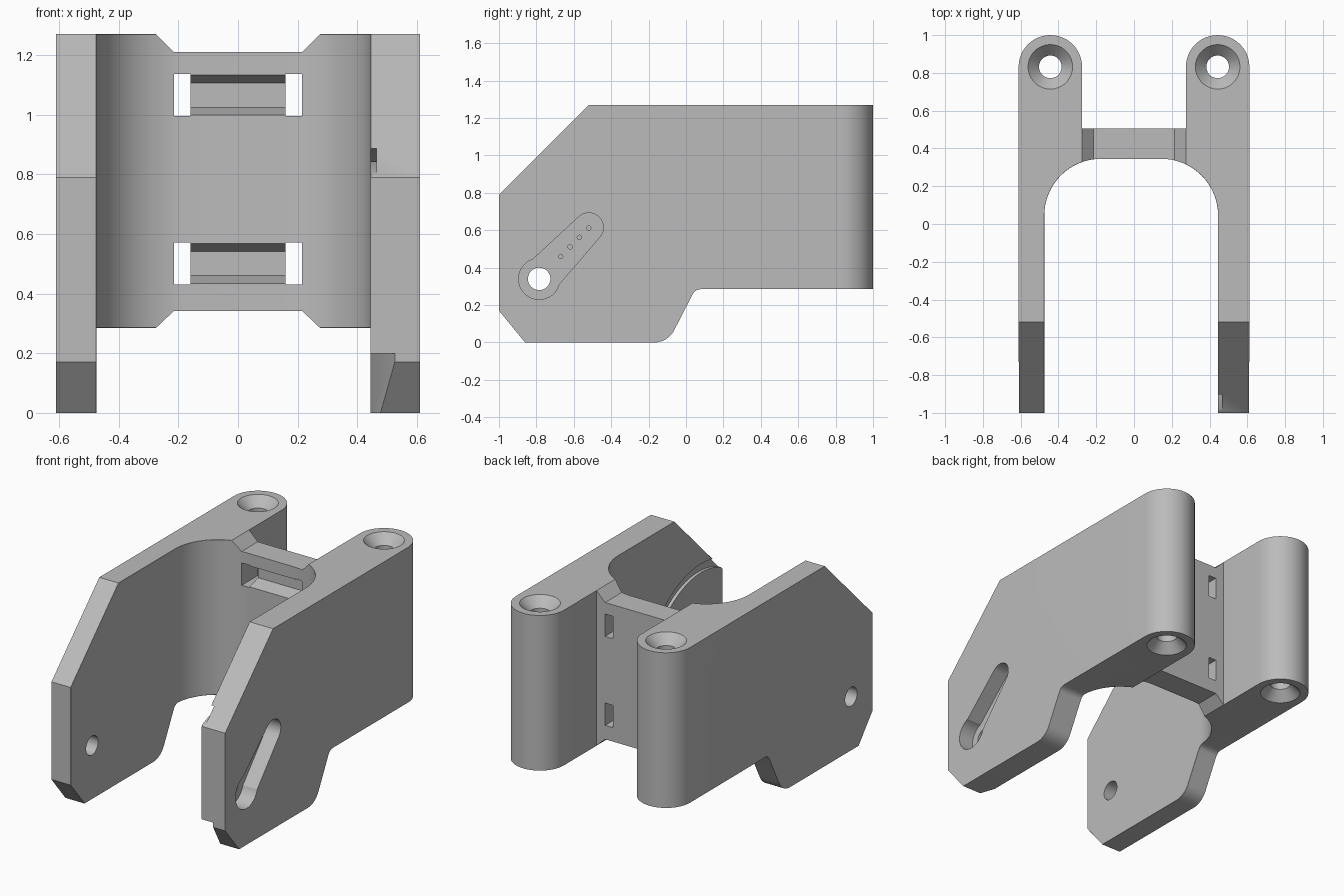
import bpy, bmesh, math
from mathutils import Vector

cube = bpy.data.objects.get("Cube")
if cube:
    bpy.data.objects.remove(cube)

grey = bpy.data.materials.new("plain grey")
grey.use_nodes = True
grey.diffuse_color = (0.5, 0.5, 0.5, 1)
grey.node_tree.nodes["Principled BSDF"].inputs["Base Color"].default_value = grey.diffuse_color


def arc(cx, cy, r, a0, a1, n):
    """Points on an arc, angles in degrees."""
    steps = [math.radians(a0 + (a1 - a0) * i / n) for i in range(n + 1)]
    return [(cx + r * math.cos(a), cy + r * math.sin(a)) for a in steps]


def prism(name, pts, axis, lo, hi):
    """Extrude a flat outline along an axis: x uses (y, z), y uses (x, z), z uses (x, y)."""
    place = {"x": lambda p, d: (d, p[0], p[1]),
             "y": lambda p, d: (p[0], d, p[1]),
             "z": lambda p, d: (p[0], p[1], d)}[axis]
    bm = bmesh.new()
    face = bm.faces.new([bm.verts.new(place(p, lo)) for p in pts])
    out = bmesh.ops.extrude_face_region(bm, geom=[face])["geom"]
    shift = Vector(place((0, 0), hi - lo))
    bmesh.ops.translate(bm, vec=shift, verts=[v for v in out if isinstance(v, bmesh.types.BMVert)])
    bmesh.ops.recalc_face_normals(bm, faces=bm.faces)
    return add(name, bm)


def lathe(name, x, y, profile):
    """Stack of (radius, z) rings around a vertical axis."""
    bm = bmesh.new()
    rings = [[bm.verts.new((*p, z)) for p in arc(x, y, r, 0, 350, 35)] for r, z in profile]
    for a, b in zip(rings, rings[1:]):
        for i in range(36):
            j = (i + 1) % 36
            bm.faces.new((a[i], a[j], b[j], b[i]))
    bm.faces.new(rings[0])
    bm.faces.new(rings[-1])
    bmesh.ops.recalc_face_normals(bm, faces=bm.faces)
    return add(name, bm)


def add(name, bm):
    mesh = bpy.data.meshes.new(name)
    bm.to_mesh(mesh)
    bm.free()
    obj = bpy.data.objects.new(name, mesh)
    bpy.context.collection.objects.link(obj)
    return obj


def combine(obj, tool, operation="DIFFERENCE"):
    bpy.context.view_layer.objects.active = obj
    mod = obj.modifiers.new("cut", "BOOLEAN")
    mod.operation, mod.solver, mod.object = operation, "EXACT", tool
    bpy.ops.object.modifier_apply(modifier=mod.name)
    bpy.data.objects.remove(tool)


TOP, STEP = 1.27, 0.285
LEFT_WALL, RIGHT_WALL, BACK_WALL = -0.475, 0.445, 0.345

# Plan outline: two arms with round rear bosses, joined by a web
plan = [(0.61, -1)] + arc(0.443, 0.832, 0.168, 0, 180, 24) + [(0.275, 0.505), (-0.275, 0.505)]
plan += arc(-0.443, 0.832, 0.168, 0, 180, 24) + [(-0.61, -1), (LEFT_WALL, -1)]
plan += arc(LEFT_WALL + 0.3, BACK_WALL - 0.3, 0.3, 180, 90, 16)
plan += arc(RIGHT_WALL - 0.3, BACK_WALL - 0.3, 0.3, 90, 0, 16) + [(RIGHT_WALL, -1)]
body = prism("bracket", plan, "z", -0.1, 1.4)

# Side outline: sloped nose and a raised rear underside
side = [(-1, 0.17), (-1, 0.79), (-0.52, TOP), (1.1, TOP), (1.1, STEP)]
side += arc(0.08, 0.235, 0.05, 90, 155, 6) + arc(-0.17, 0.12, 0.12, -25, -90, 8) + [(-0.86, 0)]
combine(body, prism("side_outline", side, "x", -0.8, 0.8), "INTERSECT")

# Chamfer the rim of the inner cavity
bm = bmesh.new()
bm.from_mesh(body.data)
bmesh.ops.dissolve_limit(bm, angle_limit=0.002, verts=bm.verts, edges=bm.edges)


def is_wall(face):
    c, n = face.calc_center_median(), face.normal
    if abs(n.z) > 0.01 or c.y > BACK_WALL + 0.01:
        return False
    return LEFT_WALL - 0.01 < c.x < RIGHT_WALL + 0.01 and (abs(n.x) > 0.01 or c.y > 0.3)


rim = []
for e in bm.edges:
    if len(e.link_faces) != 2 or is_wall(e.link_faces[0]) == is_wall(e.link_faces[1]):
        continue
    mid = (e.verts[0].co + e.verts[1].co) / 2
    if mid.x < 0 or mid.z > 0.8 or mid.y > 0:
        rim.append(e)
bmesh.ops.bevel(bm, geom=rim, offset=0.028, segments=1, affect="EDGES", clamp_overlap=True)
bm.to_mesh(body.data)
bm.free()

# Lower the web between the arms, above and below
for edge, level, beyond in ((TOP, 1.21, 1.4), (STEP, 0.342, 0.1)):
    notch = [(-0.275, beyond), (-0.275, edge), (-0.215, level),
             (0.215, level), (0.275, edge), (0.275, beyond)]
    combine(body, prism("web_notch", notch, "y", 0.30, 0.52))

# Strap windows: tapered pocket with a through slot at each end
for z in (0.43, 0.995):
    h = 0.142
    for s in (-1, 1):
        slot = [(s * 0.16, z), (s * 0.215, z), (s * 0.215, z + h), (s * 0.16, z + h)]
        combine(body, prism("strap_slot", slot, "y", 0.25, 0.6))
    pocket = [(0.33, z), (0.33, z + h), (0.43, z + h - 0.03), (0.43, z + 0.03)]
    combine(body, prism("strap_pocket", pocket, "x", -0.161, 0.161))

# Countersunk vertical holes through the rear bosses
for s in (-1, 1):
    rings = [(0.118, STEP - 0.02), (0.118, STEP), (0.06, STEP + 0.06),
             (0.06, TOP - 0.06), (0.118, TOP), (0.118, TOP + 0.02)]
    combine(body, lathe("boss_hole", s * 0.443, 0.832, rings))

# Pivot hole through both arms
PY, PZ = -0.785, 0.34
combine(body, prism("pivot_hole", arc(PY, PZ, 0.06, 0, 350, 35), "x", -0.8, 0.8))

# Lever recess on the outer face of one arm, with four pin holes
FLOOR = 0.51
lever = arc(PY, PZ, 0.1, 135, 315, 16) + arc(-0.52, 0.615, 0.078, -45, 135, 16)
combine(body, prism("lever_recess", lever, "x", FLOOR, 0.8))
combine(body, prism("hub_recess", arc(PY, PZ, 0.11, 0, 350, 35), "x", FLOOR, 0.8))
for i in range(4):
    hole = arc(-0.67 + 0.05 * i, 0.46 + 0.051 * i, 0.012, 0, 330, 11)
    combine(body, prism("pin_hole", hole, "x", 0.47, 0.55))

# Arc groove and tapered lower corner on the inside of the same arm
groove = arc(PY, PZ, 0.56, -10, 125, 32) + arc(PY, PZ, 0.505, 125, -10, 32)
combine(body, prism("arc_groove", groove, "x", 0.40, 0.465))
corner = [(0.44, -0.75), (0.40, -0.75), (0.40, -1.1), (0.56, -1.1)]
combine(body, prism("corner_relief", corner, "z", -0.1, 0.2))

# Material and shading
body.data.materials.clear()
body.data.materials.append(grey)
for p in body.data.polygons:
    p.material_index = 0
bpy.ops.object.select_all(action="DESELECT")
body.select_set(True)
bpy.context.view_layer.objects.active = body
bpy.ops.object.shade_smooth_by_angle(angle=math.radians(25))
